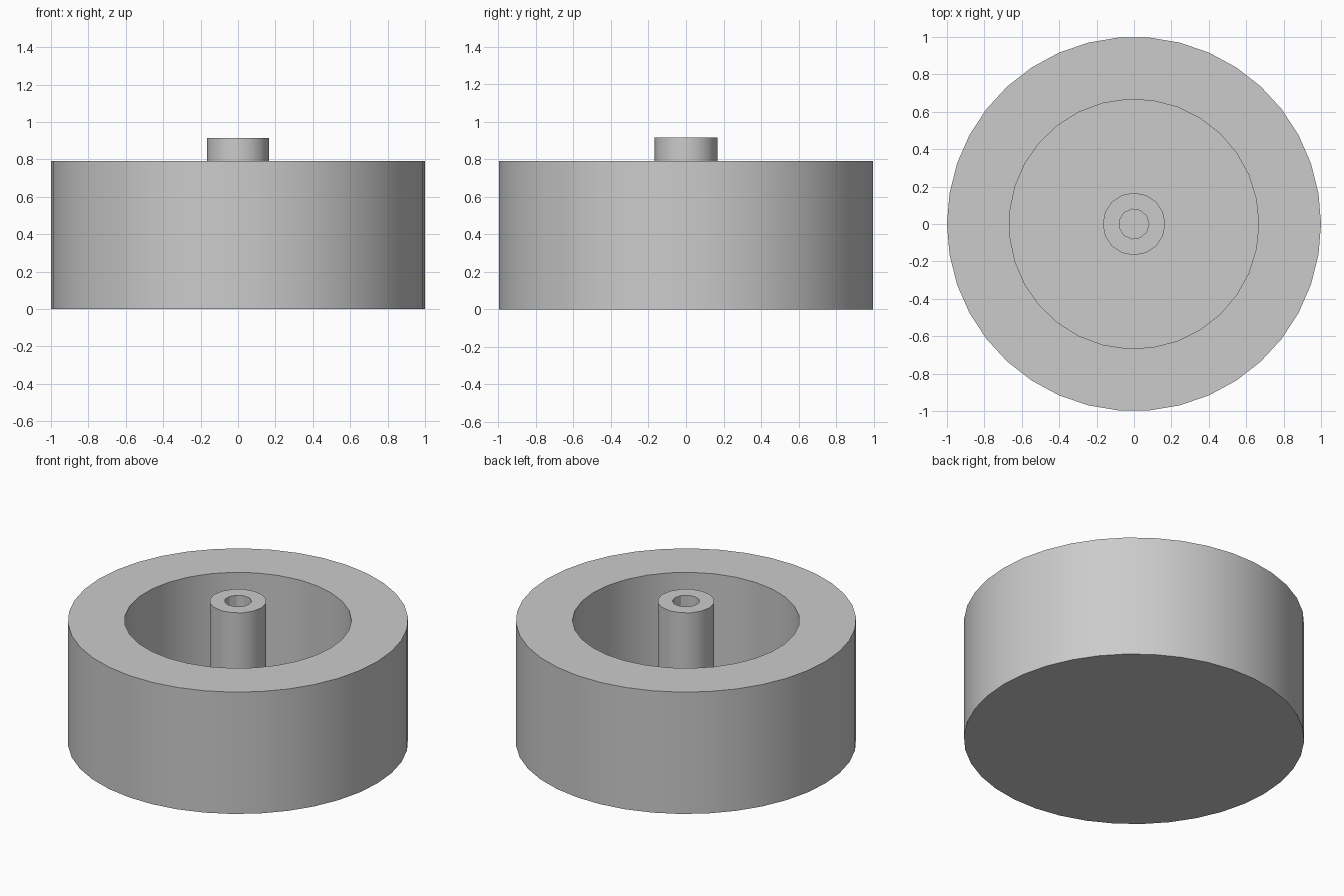
import bpy
import math

if "Cube" in bpy.data.objects:
    bpy.data.objects.remove(bpy.data.objects["Cube"], do_unlink=True)

grey = bpy.data.materials.new("plain grey")
grey.use_nodes = True
colour = (0.6, 0.6, 0.6, 1)
grey.diffuse_color = colour
grey.node_tree.nodes["Principled BSDF"].inputs["Base Color"].default_value = colour

FLOOR, RIM, TOP = 0.1, 0.79, 0.915


def cylinder(name, radius, bottom, top, sides):
    """Upright cylinder with its first corner on +x."""
    bpy.ops.mesh.primitive_cylinder_add(
        vertices=sides, radius=radius, depth=top - bottom,
        location=(0, 0, (bottom + top) / 2),
        rotation=(0, 0, -math.pi / 2))
    obj = bpy.context.object
    obj.name = name
    bpy.ops.object.transform_apply(location=True, rotation=True, scale=True)
    # the primitive starts its ring on +y; the quarter turn above puts it on +x
    obj.data.materials.append(grey)
    return obj


def hollow(obj, cutter):
    """Cut the cutter out of the object, then discard the cutter."""
    cutter.hide_render = True
    mod = obj.modifiers.new("hollow", 'BOOLEAN')
    mod.operation = 'DIFFERENCE'
    mod.solver = 'EXACT'
    mod.object = cutter
    bpy.ops.object.select_all(action='DESELECT')
    obj.select_set(True)
    bpy.context.view_layer.objects.active = obj
    bpy.ops.object.modifier_apply(modifier=mod.name)
    bpy.data.objects.remove(cutter, do_unlink=True)
    bpy.ops.object.shade_smooth_by_angle(angle=math.radians(30))


# Thick round body with a deep cup
body = cylinder("body", 1.0, 0, RIM, 38)
hollow(body, cylinder("cup_cutter", 0.667, FLOOR, RIM + 0.2, 31))

# Central post with a bore, sunk slightly into the floor
post = cylinder("centre_post", 0.167, FLOOR - 0.02, TOP, 16)
hollow(post, cylinder("bore_cutter", 0.08, FLOOR + 0.01, TOP + 0.2, 11))
